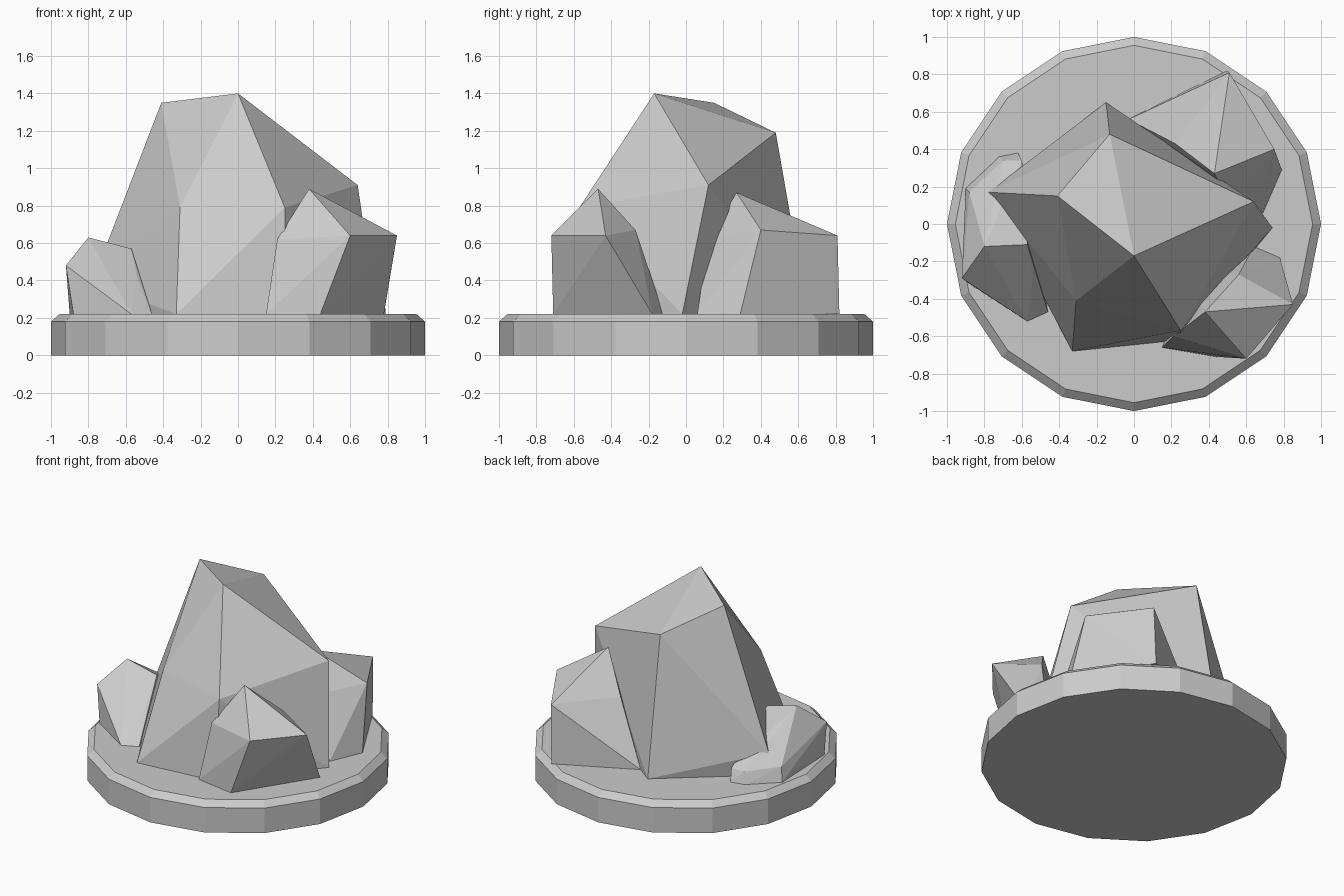
import bpy
import bmesh
from mathutils import Matrix, Vector

cube = bpy.data.objects.get("Cube")
if cube:
    bpy.data.objects.remove(cube, do_unlink=True)

STONE = (0.6, 0.6, 0.6, 1)
GROUND = 0.22

stone = bpy.data.materials.new("grey stone")
stone.use_nodes = True
stone.diffuse_color = STONE
stone.node_tree.nodes["Principled BSDF"].inputs["Base Color"].default_value = STONE


def finish(name, bm):
    bmesh.ops.recalc_face_normals(bm, faces=bm.faces)
    mesh = bpy.data.meshes.new(name)
    bm.to_mesh(mesh)
    bm.free()
    mesh.materials.append(stone)
    obj = bpy.data.objects.new(name, mesh)
    bpy.context.collection.objects.link(obj)
    return obj


def rock(name, corners, footprint):
    """Faceted boulder wrapped around its corners and its outline on the plinth."""
    bm = bmesh.new()
    for corner in corners:
        bm.verts.new(corner)
    for x, y in footprint:
        bm.verts.new((x, y, GROUND))
    hull = bmesh.ops.convex_hull(bm, input=bm.verts)
    unused = {v for v in hull["geom_interior"] + hull["geom_unused"]
              if isinstance(v, bmesh.types.BMVert)}
    bmesh.ops.delete(bm, geom=list(unused), context="VERTS")
    bmesh.ops.dissolve_limit(bm, angle_limit=0.03, verts=bm.verts, edges=bm.edges)
    return finish(name, bm)


# Sixteen-sided plinth with a chamfered rim
bm = bmesh.new()
bmesh.ops.create_cone(bm, cap_ends=True, segments=16, radius1=1, radius2=1,
                      depth=0.18, matrix=Matrix.Translation((0, 0, 0.09)))
top = max(bm.faces, key=lambda f: f.calc_center_median().z)
lid = bmesh.ops.extrude_face_region(bm, geom=[top])["geom"]
bmesh.ops.delete(bm, geom=[top], context="FACES_ONLY")
for v in [g for g in lid if isinstance(g, bmesh.types.BMVert)]:
    v.co = Vector((v.co.x * 0.955, v.co.y * 0.955, GROUND))
finish("plinth", bm)

# Tall central boulder with a slanted top
rock("main_boulder",
     [(0, -0.17, 1.4), (-0.41, 0.15, 1.35), (-0.13, 0.48, 1.19), (0.64, 0.12, 0.91),
      (-0.31, -0.41, 0.79), (0.25, -0.57, 0.79), (-0.78, 0.17, 0.39)],
     [(-0.33, -0.68), (0.25, -0.62), (0.74, -0.02), (-0.15, 0.65), (-0.76, 0.15)])

# Smaller boulders leaning on it
rock("front_boulder",
     [(0.38, -0.47, 0.89), (0.6, -0.72, 0.64), (0.85, -0.43, 0.64),
      (0.21, -0.6, 0.62), (0.56, -0.27, 0.67)],
     [(0.15, -0.66), (0.44, -0.71), (0.78, -0.18), (0.64, -0.12), (0.3, -0.3)])

rock("side_boulder",
     [(-0.8, -0.12, 0.63), (-0.92, -0.29, 0.48), (-0.54, -0.28, 0.42),
      (-0.57, -0.11, 0.57), (-0.88, 0.17, 0.32), (-0.7, 0.34, 0.3), (-0.6, 0.34, 0.3)],
     [(-0.88, -0.32), (-0.57, -0.52), (-0.46, -0.47), (-0.9, 0.19),
      (-0.72, 0.36), (-0.62, 0.38)])

rock("back_boulder",
     [(0.43, 0.27, 0.87), (0.75, 0.4, 0.67), (0.51, 0.81, 0.64),
      (0.22, 0.43, 0.63), (0.5, 0.12, 0.62)],
     [(-0.03, 0.56), (0.5, 0.82), (0.79, 0.29), (0.69, 0.06), (0.3, 0.2)])
